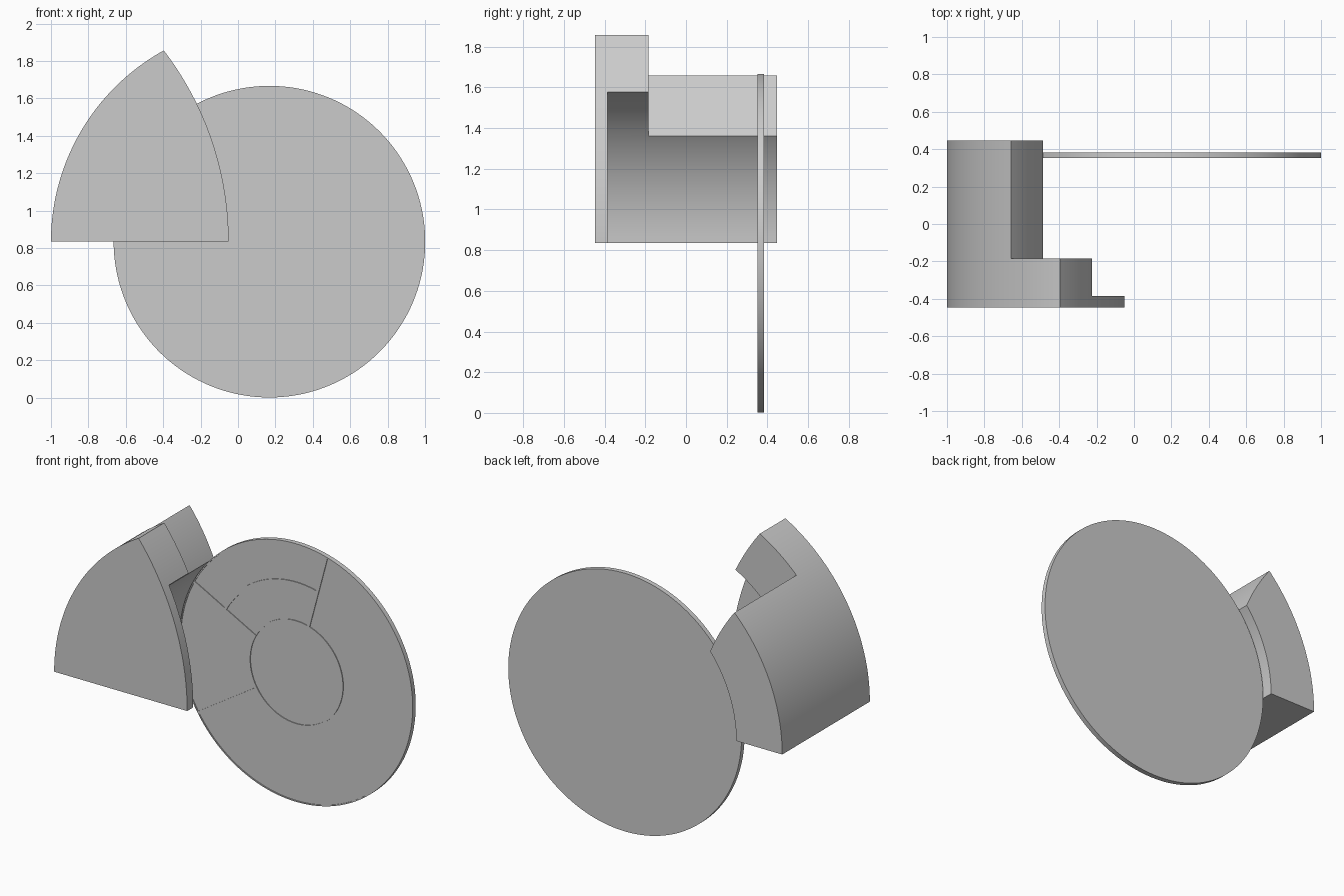
import bpy, bmesh
from math import sin, cos, radians, atan2, sqrt

if "Cube" in bpy.data.objects:
    bpy.data.objects.remove(bpy.data.objects["Cube"])

DISC = (0.168, 0.834)      # dial centre (x, z)
R_DISC = 0.833
R_OUT = 1.168              # outer arc of the wedge, concentric with the dial
R_EDGE = 1.68              # right arc of the wedge
EDGE = (-0.05 - R_EDGE, DISC[1])
FRONT, BACK = -0.447, 0.447
D0, D1, D2 = 0.352, 0.357, 0.383   # ridge front, dial front, dial back


def arc(c, r, a0, a1, n):
    return [(c[0] + r * cos(a0 + (a1 - a0) * i / n),
             c[1] + r * sin(a0 + (a1 - a0) * i / n)) for i in range(n + 1)]


def finish(name, bm):
    bmesh.ops.recalc_face_normals(bm, faces=bm.faces)
    me = bpy.data.meshes.new(name)
    bm.to_mesh(me)
    bm.free()
    ob = bpy.data.objects.new(name, me)
    bpy.context.collection.objects.link(ob)
    return ob


def prism(name, pts, y0, y1):
    """Extrude an (x, z) outline along y."""
    bm = bmesh.new()
    face = bm.faces.new([bm.verts.new((x, y0, z)) for x, z in pts])
    ext = bmesh.ops.extrude_face_region(bm, geom=[face], use_keep_orig=True)
    verts = [g for g in ext["geom"] if isinstance(g, bmesh.types.BMVert)]
    bmesh.ops.translate(bm, verts=verts, vec=(0, y1 - y0, 0))
    return finish(name, bm)


def ring(name, r0, r1, y0, y1, n=144):
    """Closed ring of rectangular section around the dial centre."""
    bm = bmesh.new()
    section = [(r0, y0), (r1, y0), (r1, y1), (r0, y1)]
    loops = []
    for i in range(n):
        a = radians(360 * i / n)
        loops.append([bm.verts.new((DISC[0] + r * cos(a), y, DISC[1] + r * sin(a)))
                      for r, y in section])
    for i in range(n):
        p, q = loops[i], loops[(i + 1) % n]
        for k in range(4):
            m = (k + 1) % 4
            bm.faces.new((p[k], p[m], q[m], q[k]))
    return finish(name, bm)


def activate(ob):
    bpy.ops.object.select_all(action='DESELECT')
    ob.select_set(True)
    bpy.context.view_layer.objects.active = ob


def smooth(ob):
    activate(ob)
    bpy.ops.object.shade_smooth_by_angle(angle=radians(30))


def cut(ob, cutter):
    cutter.hide_render = True
    mod = ob.modifiers.new("cut", 'BOOLEAN')
    mod.operation = 'DIFFERENCE'
    mod.solver = 'EXACT'
    mod.object = cutter
    activate(ob)
    bpy.ops.object.modifier_apply(modifier=mod.name)
    bpy.data.objects.remove(cutter)


# Wedge block: crossing point of the outer arc and the right arc
gap = DISC[0] - EDGE[0]
ax = EDGE[0] + (gap ** 2 + R_EDGE ** 2 - R_OUT ** 2) / (2 * gap)
az = EDGE[1] + sqrt(R_EDGE ** 2 - (ax - EDGE[0]) ** 2)
right = arc(EDGE, R_EDGE, 0, atan2(az - EDGE[1], ax - EDGE[0]), 40)
left = arc(DISC, R_OUT, atan2(az - DISC[1], ax - DISC[0]), radians(180), 60)
wedge = prism("stepped_wedge", right + left[1:], FRONT, BACK)

# Round recess behind the front plate
cut(wedge, prism("recess_cutter", arc(DISC, 0.84, 0, radians(360), 180)[:-1], -0.385, 1))
# Lower step towards the back
step = arc(EDGE, 1.352, radians(-10), radians(60), 80) + arc(EDGE, 2.2, radians(60), radians(-10), 80)
cut(wedge, prism("step_cutter", step, -0.185, 1))
smooth(wedge)

# Dial plate
smooth(prism("dial_plate", arc(DISC, R_DISC, 0, radians(360), 144)[:-1], D1, D2))

# Raised circular lines
smooth(ring("dial_rim", R_DISC - 0.007, R_DISC, D0, D1))
smooth(ring("hub_ring", 0.328, 0.335, D0, D1))

# Raised spokes
for i, deg in enumerate((75, 152, 212.6)):
    a = radians(deg)
    u, v = (cos(a), sin(a)), (-sin(a), cos(a))
    pts = [(DISC[0] + r * u[0] + w * v[0], DISC[1] + r * u[1] + w * v[1])
           for r, w in ((0.332, -0.01), (0.829, -0.01), (0.829, 0.01), (0.332, 0.01))]
    prism(f"spoke_{i + 1}", pts, D0, D1)

# Raised arc inside the upper sector
band = arc(DISC, 0.585, radians(75), radians(152), 40) + arc(DISC, 0.568, radians(152), radians(75), 40)
smooth(prism("sector_arc", band, D0, D1))
